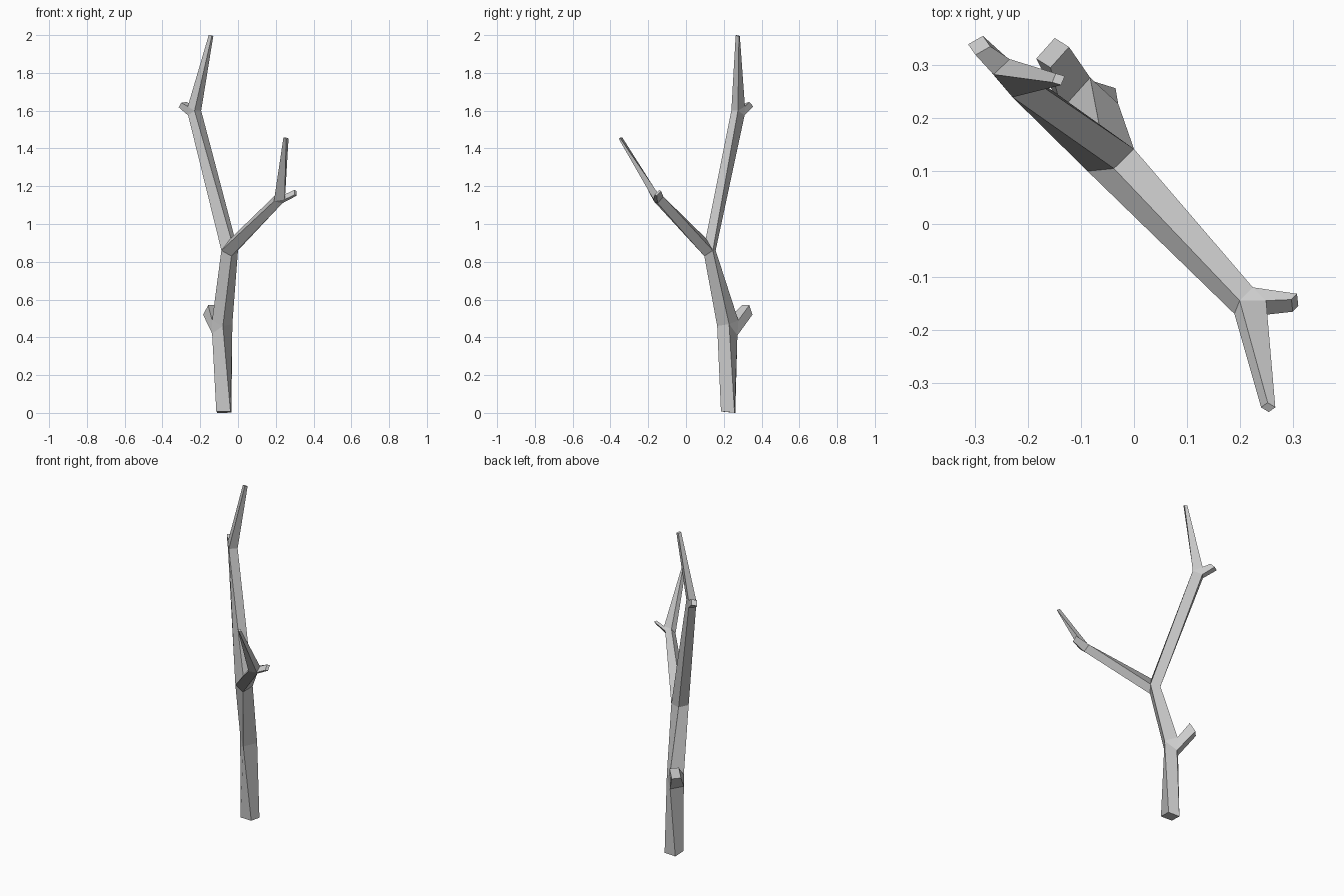
import bpy
import bmesh
from mathutils import Vector

if "Cube" in bpy.data.objects:
    bpy.data.objects.remove(bpy.data.objects["Cube"])

bm = bmesh.new()


def points(*coords):
    return [bm.verts.new(c) for c in coords]


def diamond(c, a, b):
    """Four-sided end ring from a centre and two half diagonals."""
    c, a, b = Vector(c), Vector(a), Vector(b)
    return points(c + a, c + b, c - a, c - b)


def tube(r1, r2):
    for i in range(4):
        j = (i + 1) % 4
        bm.faces.new((r1[i], r1[j], r2[j], r2[i]))


def tip(ring, c, a, b):
    end = diamond(c, a, b)
    tube(ring, end)
    bm.faces.new(end)


def joint(keep, lower, upper):
    """Limb bends on while a twig leaves between the lower and upper pair."""
    (k1, k2), (lo2, lo1), (up2, up1) = keep, lower, upper
    bm.faces.new((k1, lo1, up1))
    bm.faces.new((k2, up2, lo2))
    return [k1, k2, lo2, lo1], [k1, k2, up2, up1], [lo1, lo2, up2, up1]


# Trunk, with a stub at the knee
base = diamond((-.075, .223, .004), (.035, -.038, .004), (.04, .034, -.003))
bm.faces.new(base)
knee_in, knee_out, stub = joint(
    points((-.08, .165, .46), (-.03, .228, .47)),
    points((-.083, .272, .41), (-.137, .217, .42)),
    points((-.083, .277, .49), (-.137, .217, .49)))
tube(base, knee_in)
tip(stub, (-.154, .324, .545), (-.031, -.011, -.025), (.004, .028, -.025))

# Fork shared by the trunk and both limbs
front, right, back, left, crotch = points(
    (-.035, .097, .83), (0, .142, .86), (-.06, .157, .86),
    (-.088, .10, .86), (-.038, .105, .925))
tube(knee_out, [front, right, back, left])

# Tall limb with its twig
tall_in, tall_out, twig = joint(
    points((-.23, .24, 1.6), (-.195, .275, 1.6)),
    points((-.235, .31, 1.575), (-.264, .28, 1.575)),
    points((-.235, .312, 1.622), (-.266, .283, 1.622)))
tube([crotch, right, back, left], tall_in)
tip(twig, (-.293, .338, 1.632), (-.021, .002, -.014), (.007, .018, -.01))
tip(tall_out, (-.143, .274, 1.997), (.005, -.011, .002), (.012, .006, -.003))

# Short limb with its twig
short_in, short_out, twig = joint(
    points((.19, -.17, 1.12), (.2, -.145, 1.155)),
    points((.225, -.12, 1.145), (.235, -.15, 1.11)),
    points((.25, -.145, 1.158), (.247, -.172, 1.13)))
tube([left, crotch, right, front], short_in)
tip(twig, (.3045, -.149, 1.165), (.0065, -.006, -.015), (.004, .017, .01))
tip(short_out, (.254, -.347, 1.455), (-.0135, 0, .003), (-.001, .009, .004))

# Finish the mesh
bmesh.ops.recalc_face_normals(bm, faces=bm.faces[:])
mesh = bpy.data.meshes.new("bare_tree")
bm.to_mesh(mesh)
bm.free()
bpy.context.collection.objects.link(bpy.data.objects.new("bare_tree", mesh))
